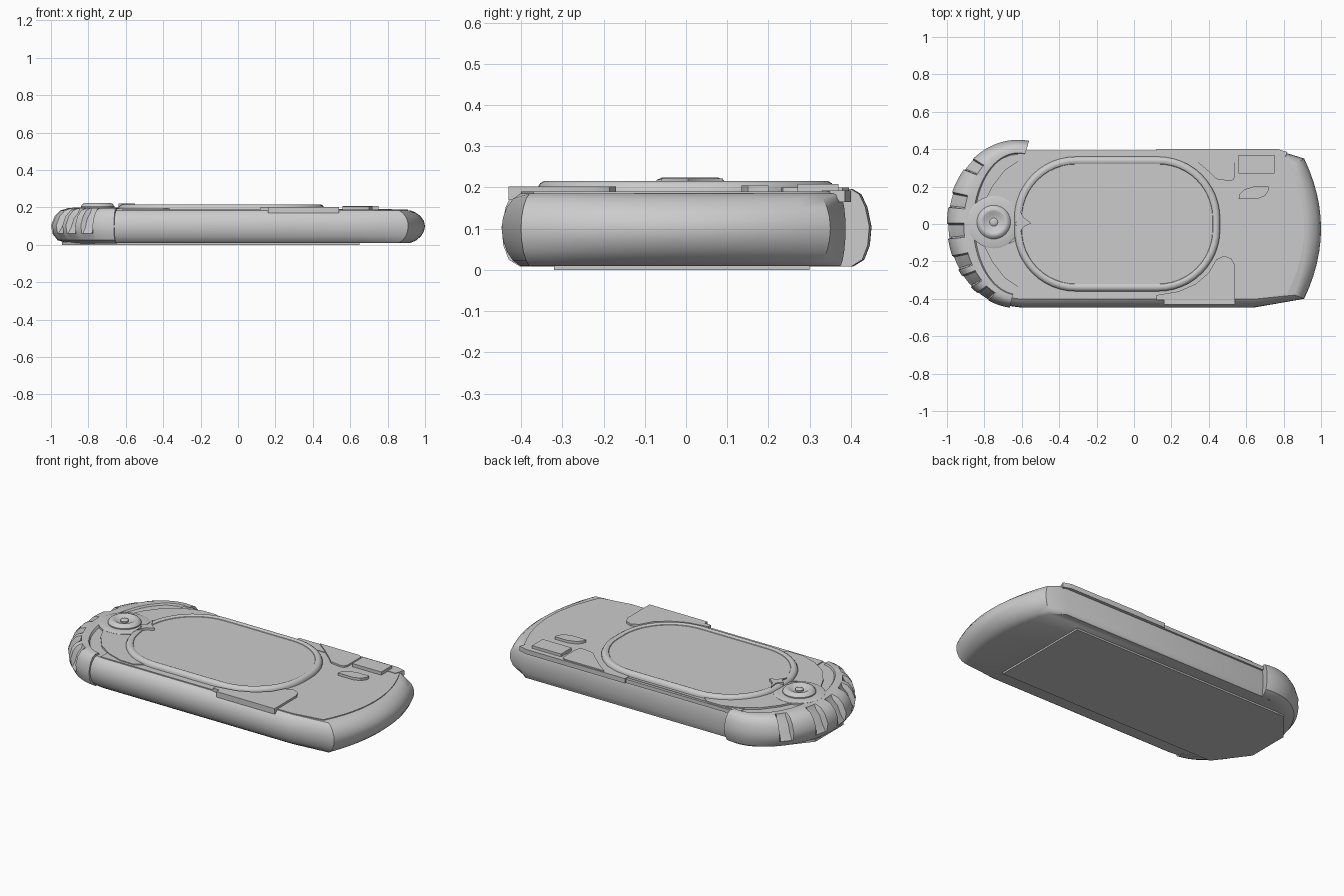
import bpy, bmesh
from math import sin, cos, radians, pi


def loft(name, rings, caps=True, closed=False, angle=35):
    """Skin a list of equal-length rings of 3D points."""
    bm = bmesh.new()
    vs = [[bm.verts.new(p) for p in r] for r in rings]
    n = len(rings[0])
    pairs = list(zip(vs, vs[1:])) + ([(vs[-1], vs[0])] if closed else [])
    for a, b in pairs:
        for i in range(n):
            j = (i + 1) % n
            bm.faces.new((a[i], a[j], b[j], b[i]))
    if caps:
        bm.faces.new(vs[0][::-1])
        bm.faces.new(vs[-1])
    bmesh.ops.recalc_face_normals(bm, faces=bm.faces)
    me = bpy.data.meshes.new(name)
    bm.to_mesh(me)
    bm.free()
    ob = bpy.data.objects.new(name, me)
    bpy.context.collection.objects.link(ob)
    bpy.ops.object.select_all(action='DESELECT')
    ob.select_set(True)
    bpy.context.view_layer.objects.active = ob
    bpy.ops.object.shade_smooth_by_angle(angle=radians(angle))
    return ob


def flat(pts, z):
    return [(x, y, z) for x, y in pts]


def prism(name, pts, z0, z1):
    return loft(name, [flat(pts, z0), flat(pts, z1)])


def rounded(x0, x1, y0, y1, r, n=12):
    pts = []
    corners = [(x1 - r, y1 - r), (x0 + r, y1 - r), (x0 + r, y0 + r), (x1 - r, y0 + r)]
    for k, (cx, cy) in enumerate(corners):
        for i in range(n + 1):
            a = pi / 2 * (k + i / n)
            pts.append((cx + r * cos(a), cy + r * sin(a)))
    return pts


def lathe(name, cx, cy, profile, n=40):
    return loft(name, [[(cx + r * cos(2 * pi * i / n), cy + r * sin(2 * pi * i / n), z)
                        for i in range(n)] for r, z in profile])


def end_arc(corner_x, tip_x, y0, y1, n=12):
    """Shallow bulging right end between two corners."""
    out = []
    for i in range(n + 1):
        t = i / n
        out.append((corner_x + (tip_x - corner_x) * 4 * t * (1 - t), y0 + (y1 - y0) * t))
    return out


def shell_outline(f):
    """Body outline; f = 0 at the widest level, 1 at top and bottom."""
    front, back = -0.447 + 0.045 * f, 0.387 - 0.012 * f
    pts = [(-0.6, front), (0.64, front)]
    pts += end_arc(0.91 - 0.05 * f, 1.0 - 0.08 * f, -0.40 + 0.02 * f, 0.35 - 0.03 * f)
    pts += [(0.79, back), (-0.6, back)]
    for i in range(1, 16):
        a = radians(90 + 180 * i / 16)
        ry = back if i < 8 else -front
        pts.append((-0.6 + (0.34 - 0.04 * f) * cos(a), ry * sin(a)))
    return pts


# Main shell and bottom plate
levels = [(1, 0.01), (0.62, 0.022), (0.28, 0.045), (0.07, 0.073), (0, 0.1),
          (0.07, 0.127), (0.28, 0.152), (0.62, 0.173), (1, 0.185)]
loft("body_shell", [flat(shell_outline(f), z) for f, z in levels])
prism("bottom_plate", [(-0.94, -0.13), (-0.8, -0.32), (0.65, -0.32), (0.65, 0.30),
                       (-0.8, 0.30), (-0.94, 0.13)], 0.0, 0.014)

# Top deck with curved right edge
prism("top_deck", [(-0.62, -0.40), (0.64, -0.40)] + end_arc(0.82, 0.91, -0.37, 0.34)
      + [(0.78, 0.37), (-0.62, 0.38)], 0.18, 0.19)

# Rear flange overhanging the back wall
prism("rear_flange", [(0.12, 0.33), (0.80, 0.33), (0.82, 0.385), (0.77, 0.40), (0.12, 0.40)],
      0.165, 0.193)
prism("rear_rail", [(-0.6, 0.36), (0.12, 0.36), (0.12, 0.392), (-0.6, 0.392)], 0.165, 0.187)

# Wrap-around end bumper with grip notches
profile = [(0.15, 0.183), (0.14, 0.195), (0.09, 0.196), (0.05, 0.184), (0.02, 0.153), (0, 0.105),
           (0.008, 0.06), (0.035, 0.025), (0.09, 0.008), (0.15, 0.008)]
notches = [134, 163, 185, 207, 223, 240]
rings = []
for k in range(153):
    a = 81 + k * 1.2
    notch = any(abs(a - c) < 4.8 for c in notches)
    ring = []
    for i, (d, z) in enumerate(profile):
        if notch and 3 <= i <= 5:
            d, z = d + 0.03, z - 0.012
        ring.append((-0.62 + (0.38 - d) * cos(radians(a)),
                     (0.45 - 0.5 * d) * sin(radians(a)), z))
    rings.append(ring)
loft("end_bumper", rings)

# Screen bezel and screen
bezel = [(0, 0.18), (0, 0.2), (0.006, 0.21), (0.016, 0.216), (0.028, 0.216), (0.038, 0.211),
         (0.042, 0.203)]
loft("screen_bezel", [flat(rounded(-0.64 + d, 0.46 - d, -0.36 + d, 0.36 - d, 0.33 - d), z)
                      for d, z in bezel], caps=False)
prism("screen", rounded(-0.60, 0.42, -0.32, 0.32, 0.29), 0.185, 0.208)

# Crescent panels hugging the bezel
for s, side in ((1, "rear"), (-1, "front")):
    pts = [(-0.80, 0.12), (-0.76, 0.20), (-0.69, 0.29), (-0.60, 0.35), (-0.50, 0.385),
           (-0.41, 0.385), (-0.36, 0.35), (-0.45, 0.30), (-0.56, 0.2), (-0.62, 0.08), (-0.70, 0.12)]
    prism(side + "_crescent_panel", [(x, y * s) for x, y in pts], 0.183, 0.195)

# Round control hub and its centre stud
lathe("hub_base", -0.75, 0.01, [(0.14, 0.183), (0.14, 0.196), (0.13, 0.2), (0.08, 0.2)])
lathe("hub_dish", -0.75, 0.01, [(0.09, 0.19), (0.09, 0.206), (0.08, 0.219), (0.068, 0.224),
                                (0.058, 0.222), (0.04, 0.211), (0.022, 0.208), (0.022, 0.216),
                                (0.016, 0.221), (0.006, 0.222)])

# Small pointed clip at the screen edge
prism("screen_clip", [(-0.64, 0.0), (-0.61, 0.03), (-0.62, 0.09), (-0.59, 0.035), (-0.55, 0.005),
                      (-0.59, -0.015), (-0.62, -0.06), (-0.615, -0.02)], 0.195, 0.222)

# Corner plates beside the screen
prism("front_corner_plate", [(0.12, -0.405), (0.16, -0.405), (0.16, -0.43), (0.54, -0.43),
                             (0.54, -0.22), (0.52, -0.185), (0.48, -0.17), (0.44, -0.19),
                             (0.40, -0.26), (0.33, -0.32), (0.24, -0.36), (0.12, -0.38)],
      0.17, 0.203)
prism("rear_corner_plate", [(0.26, 0.395), (0.33, 0.34), (0.40, 0.28), (0.44, 0.24), (0.51, 0.23),
                            (0.53, 0.235), (0.54, 0.255), (0.54, 0.38), (0.52, 0.395)],
      0.183, 0.2)

# Buttons
prism("square_button", [(0.56, 0.27), (0.75, 0.27), (0.75, 0.37), (0.56, 0.37)], 0.185, 0.209)
prism("leaf_button", [(0.56, 0.135), (0.66, 0.135), (0.70, 0.15), (0.72, 0.18), (0.72, 0.20),
                      (0.64, 0.20), (0.59, 0.185), (0.565, 0.16)], 0.185, 0.205)
